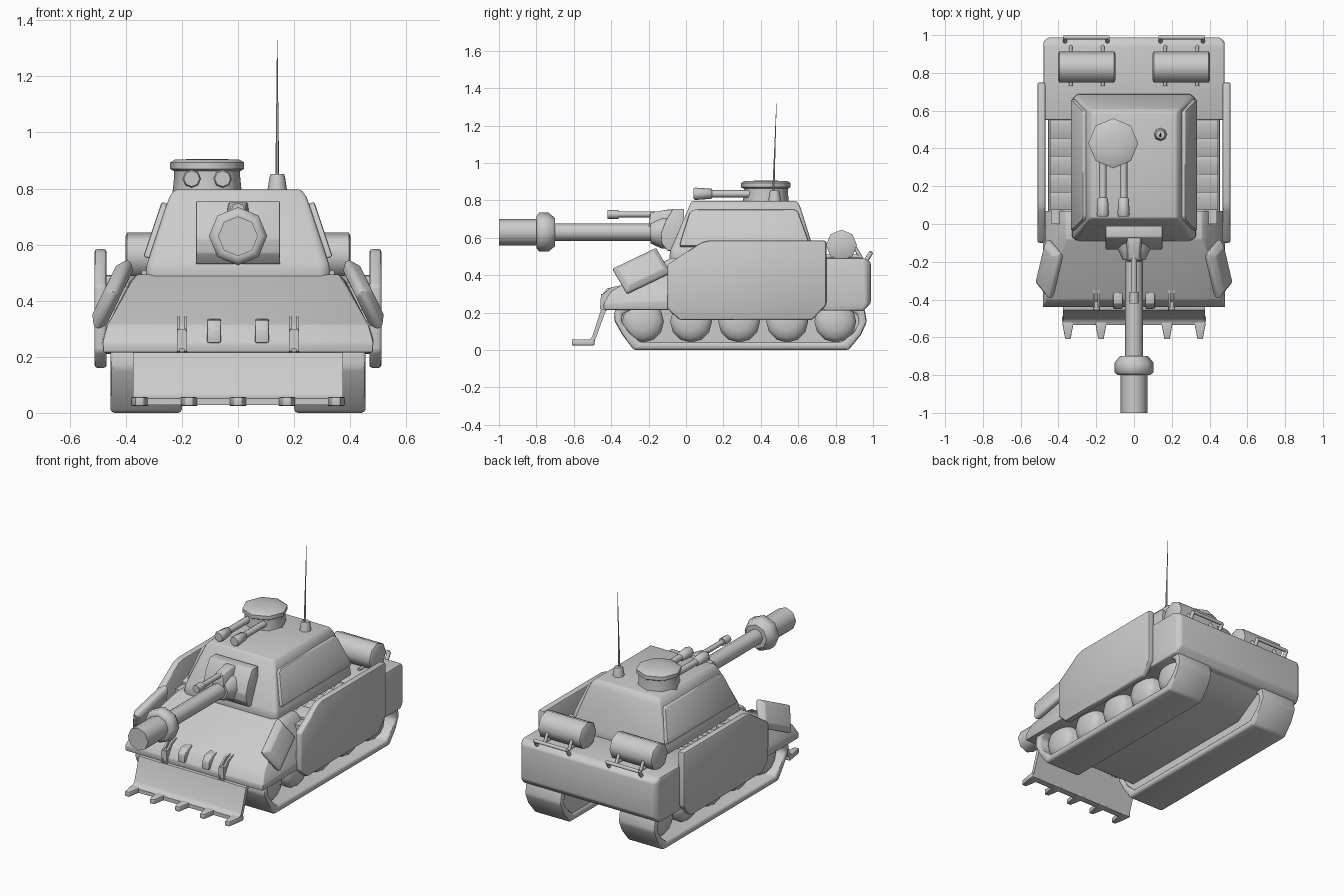
import bpy, bmesh, math
from mathutils import Matrix, Vector

if "Cube" in bpy.data.objects:
    bpy.data.objects.remove(bpy.data.objects["Cube"], do_unlink=True)

grey = bpy.data.materials.new("plain_grey")
grey.use_nodes = True
COLOUR = (0.6, 0.6, 0.6, 1)
grey.diffuse_color = COLOUR
grey.node_tree.nodes["Principled BSDF"].inputs["Base Color"].default_value = COLOUR
SIDES = (("left", 1), ("right", -1))


def finish(bm, name, bevel=0.0, angle=40):
    """Bevel, smooth by angle and link a finished part."""
    bmesh.ops.recalc_face_normals(bm, faces=bm.faces)
    if bevel:
        edges = [e for e in bm.edges if e.is_manifold and e.calc_face_angle() > 0.3]
        bmesh.ops.bevel(bm, geom=edges, offset=bevel, segments=2, profile=0.5,
                        affect='EDGES', clamp_overlap=True)
    me = bpy.data.meshes.new(name)
    bm.to_mesh(me)
    bm.free()
    for p in me.polygons:
        p.use_smooth = True
    me.set_sharp_from_angle(angle=math.radians(angle))
    me.materials.append(grey)
    ob = bpy.data.objects.new(name, me)
    bpy.context.collection.objects.link(ob)
    return ob


def solid(name, points, bevel=0.0):
    """Convex solid wrapped around points."""
    bm = bmesh.new()
    for p in points:
        bm.verts.new(p)
    res = bmesh.ops.convex_hull(bm, input=bm.verts)
    inside = [g for g in res["geom_interior"] if isinstance(g, bmesh.types.BMVert)]
    bmesh.ops.delete(bm, geom=inside, context='VERTS')
    bmesh.ops.dissolve_limit(bm, angle_limit=0.02, verts=bm.verts, edges=bm.edges)
    return finish(bm, name, bevel)


def mirrored(points):
    return [(s * x, y, z) for x, y, z in points for s in (1, -1)]


def box(name, x, y, z, bevel=0.0):
    return solid(name, [(a, b, c) for a in x for b in y for c in z], bevel)


def prism(name, profile, x0, x1, bevel=0.0):
    """Side profile (y, z) extruded across x."""
    bm = bmesh.new()
    face = bm.faces.new([bm.verts.new((x0, y, z)) for y, z in profile])
    ext = bmesh.ops.extrude_face_region(bm, geom=[face])
    moved = [g for g in ext["geom"] if isinstance(g, bmesh.types.BMVert)]
    bmesh.ops.translate(bm, verts=moved, vec=(x1 - x0, 0, 0))
    return finish(bm, name, bevel)


def lathe(name, stations, centre, axis="Z", sides=8):
    """Rings (distance, radius) turned about an axis."""
    bm = bmesh.new()
    rings = []
    for t, r in stations:
        turn = [2 * math.pi * i / sides for i in range(sides)]
        rings.append([bm.verts.new((r * math.cos(a), r * math.sin(a), t)) for a in turn])
    for a, b in zip(rings, rings[1:]):
        for i in range(sides):
            j = (i + 1) % sides
            bm.faces.new((a[i], a[j], b[j], b[i]))
    bm.faces.new(rings[0])
    bm.faces.new(rings[-1])
    spin = {"Z": Matrix(), "Y": Matrix.Rotation(-math.pi / 2, 4, 'X'),
            "X": Matrix.Rotation(math.pi / 2, 4, 'Y')}[axis]
    bmesh.ops.transform(bm, matrix=Matrix.Translation(centre) @ spin, verts=bm.verts)
    return finish(bm, name, angle=50)


def rod(name, a, b, r, sides=6):
    a, b = Vector(a), Vector(b)
    bm = bmesh.new()
    m = Matrix.Translation((a + b) / 2) @ (b - a).to_track_quat('Z', 'Y').to_matrix().to_4x4()
    bmesh.ops.create_cone(bm, cap_ends=True, segments=sides, radius1=r, radius2=r,
                          depth=(b - a).length, matrix=m)
    return finish(bm, name, angle=70)


# Hull
solid("front_hull", mirrored([
    (.48, -.44, .215), (.483, -.44, .25), (.48, .07, .215), (.483, .07, .27), (.465, -.40, .315),
    (.36, -.08, .493), (.36, .07, .493), (.385, .07, .47), (.385, -.12, .46)]), 0.006)
box("middle_hull", (-.44, .44), (.0, .62), (.21, .45))
prism("lower_hull", [(-.36, .22), (-.26, .09), (.72, .09), (.93, .22)], -.215, .215)
solid("rear_hull", mirrored([
    (.48, .55, .21), (.48, .55, .492), (.48, .95, .492), (.455, .988, .47),
    (.48, .965, .46), (.455, .988, .25), (.48, .965, .25), (.48, .95, .21)]), 0.012)

# Tracks, wheels and side armour
outline = [(-.28, 0), (.87, 0), (.935, .08), (.967, .15), (.955, .22), (.90, .26),
           (-.32, .26), (-.38, .22), (-.385, .16), (-.34, .08)]
inner = [(.29 + (y - .29) * .94, .13 + (z - .13) * .68) for y, z in outline]
for side, s in SIDES:
    bm = bmesh.new()
    loops = [[bm.verts.new((s * x, y, z)) for y, z in pts]
             for x, pts in ((.2, outline), (.455, outline), (.455, inner), (.2, inner))]
    for a, b in zip(loops, loops[1:] + loops[:1]):
        for i in range(len(outline)):
            j = (i + 1) % len(outline)
            bm.faces.new((a[i], a[j], b[j], b[i]))
    finish(bm, side + "_track", 0.014)
    prism(side + "_track_inner_wall", inner, s * .212, s * .225)
    for n in range(5):
        lathe(f"{side}_wheel_{n + 1}",
              [(s * t, r) for t, r in ((-.10, .11), (.05, .112), (.075, .09), (.09, .05))],
              (s * .33, -.23 + n * .257, .152), "X", 12)
    prism(side + "_skirt", [(-.10, .455), (.08, .575), (.12, .585), (.75, .585), (.75, .24),
                            (.675, .16), (-.035, .16), (-.10, .22)], s * .468, s * .512, 0.012)
    # Stepped deck slats between turret and skirt
    for n in range(5):
        y = .075 + n * .095
        prism(f"{side}_slat_{n + 1}", [(y, .44), (y, .465), (y + .07, .49), (y + .095, .485),
                                       (y + .095, .44)], s * .33, s * .445)

# Turret with cheek panels
solid("turret", mirrored([
    (.33, -.07, .48), (.30, -.09, .48), (.33, .66, .48), (.30, .69, .48),
    (.325, -.07, .53), (.325, .66, .53), (.30, -.085, .53), (.30, .685, .53),
    (.245, .02, .77), (.225, .03, .797), (.245, .61, .77), (.225, .59, .797)]), 0.01)
for side, s in SIDES:
    def cheek(y, z, out):
        return (s * (.322 - (z - .53) * .335 + out), y, z + out * .35)
    rim = [(-.035, .55), (-.025, .59), (.02, .73), (.04, .745), (.585, .745), (.60, .73),
           (.65, .59), (.66, .55)]
    solid(side + "_cheek_panel", [cheek(y, z, o) for y, z in rim for o in (-.03, .022)], 0.008)

# Mantlet and main gun
prism("mantlet", [(-.10, .53), (-.13, .57), (-.135, .62), (-.11, .69), (-.07, .755),
                  (-.01, .755), (-.01, .53)], -.15, .15, 0.005)
lathe("main_gun", [(-1.0, .055), (-1.0, .071), (-.80, .071), (-.80, .085), (-.785, .104),
                   (-.735, .104), (-.70, .075), (-.70, .047), (-.19, .047), (-.19, .06),
                   (-.13, .088), (-.05, .09)], (0, 0, .63), "Y")
lathe("coaxial_gun", [(-.42, .018), (-.42, .024), (-.36, .024), (-.36, .016), (-.1, .016)],
      (0, 0, .725), "Y")
solid("coaxial_housing", mirrored([(.04, -.2, .66), (.025, -.19, .735), (.05, -.06, .66),
                                   (.035, -.06, .75), (.03, -.1, .75)]), 0.006)

# Cupola with twin guns
lathe("cupola", [(.78, .124), (.84, .118), (.862, .118), (.87, .132), (.893, .132),
                 (.903, .115), (.906, .03)], (-.11, .427, 0))
for side, x in (("left", -.055), ("right", -.165)):
    lathe(side + "_cupola_gun", [(.04, .028), (.05, .033), (.135, .027), (.14, .02), (.36, .02)],
          (x, 0, .835), "Y")

# Aerial
lathe("aerial_base", [(.785, .036), (.84, .028), (.852, .024)], (.14, .474, 0))
aerial = lathe("aerial", [(0, .007), (.22, .004), (.485, .001)], (0, 0, 0), sides=6)
aerial.location = (.14, .467, .845)
aerial.rotation_euler.x = math.radians(-2)

# Front stowage boxes, brackets and lamps
for side, s in SIDES:
    bin_box = solid(side + "_stowage_box", [
        (s * x, a * y, b * z) for x, y, z in ((-.03, .112, .065), (-.012, .132, .082),
        (.008, .132, .082), (.032, .105, .056)) for a in (-1, 1) for b in (-1, 1)], 0.006)
    bin_box.location = (s * .449, -.238, .423)
    bin_box.rotation_euler = (math.radians(28), math.radians(-26 * s), 0)
    for n, x in enumerate((.187, .212)):
        prism(f"{side}_blade_bracket_{n + 1}",
              [(-.43, .21), (-.46, .22), (-.455, .29), (-.40, .335), (-.35, .345), (-.35, .24)],
              s * (x - .006), s * (x + .006))
    box(side + "_bracket_pin", (s * .185, s * .215), (-.455, -.38), (.23, .30))
    prism(side + "_lamp", [(-.45, .25), (-.445, .30), (-.42, .33), (-.36, .335), (-.36, .25)],
          s * .06, s * .11, 0.006)

# Dozer blade and teeth
prism("dozer_blade", [(-.425, .22), (-.455, .215), (-.50, .075), (-.51, .06), (-.535, .052),
                      (-.535, .028), (-.495, .028)], -.375, .375)
for n in range(5):
    x = (n - 2) * .175
    solid(f"blade_tooth_{n + 1}", [(x + a, y, z) for y, w in ((-.49, .032), (-.535, .028),
          (-.61, .014)) for a in (-w, w) for z in (.025, .056)], 0.004)

# Rear drums, straps and rails
for side, s in SIDES:
    lathe(side + "_drum", [(-.152, .07), (-.145, .083), (.145, .083), (.152, .07)],
          (s * .25, .831, .56), "X")
    for n, x in enumerate((.165, .335)):
        rod(f"{side}_drum_strap_{n + 1}", (s * x, .73, .50), (s * x, .935, .50), .01)
        rod(f"{side}_strap_post_{n + 1}", (s * x, .905, .545), (s * x, .94, .485), .01)
    lo, hi = s * .14, s * .365
    rod(side + "_rear_rail", (lo, .988, .518), (hi, .988, .518), .012)
    for n, x in enumerate((lo, hi)):
        rod(f"{side}_rail_end_{n + 1}", (x, .99, .522), (x, .955, .465), .012)
